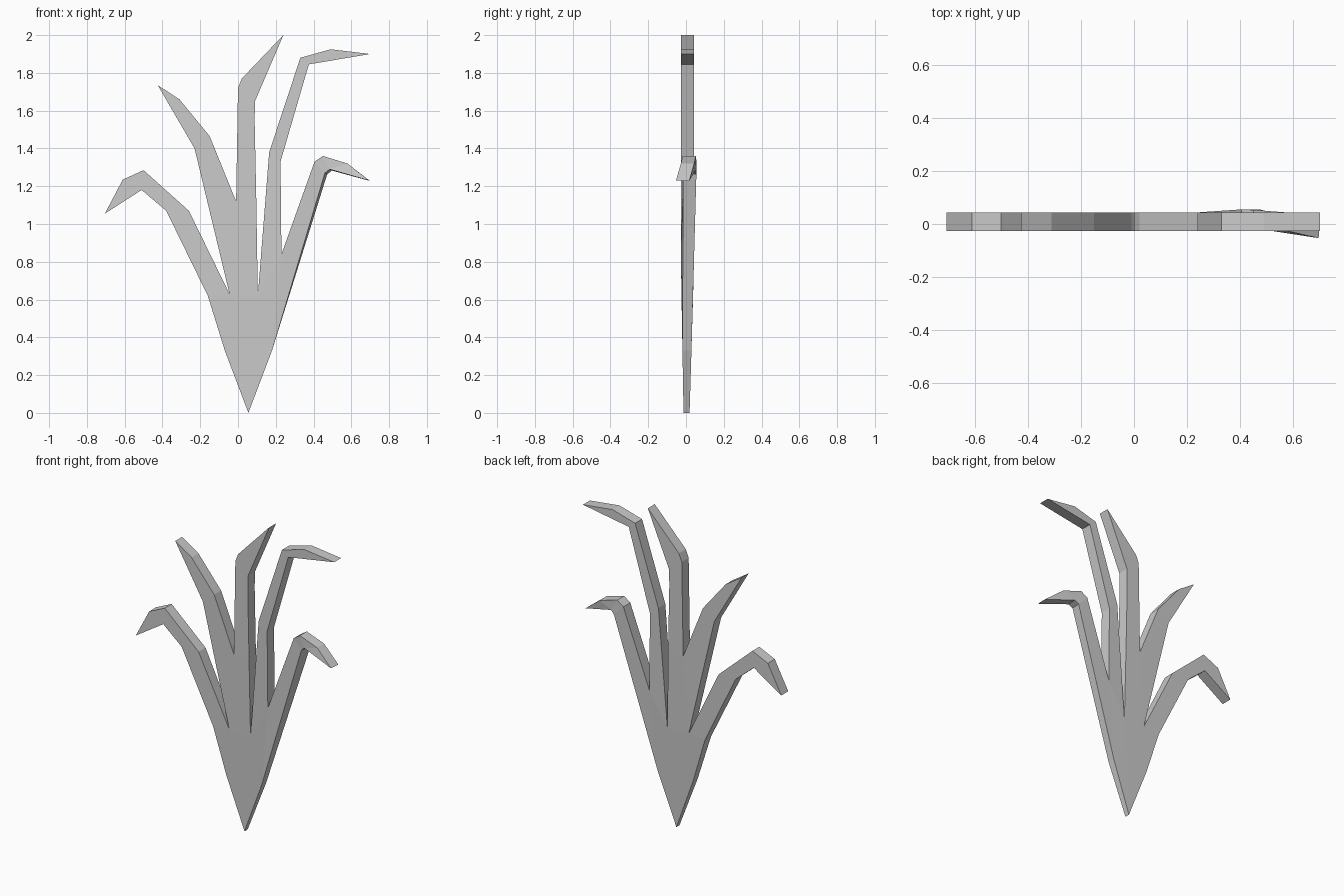
import bpy, bmesh

if "Cube" in bpy.data.objects:
    bpy.data.objects.remove(bpy.data.objects["Cube"])

# Shared points (x, z): root, lower sides, and the notches between leaves
R, L1, L2, Q = (.055, 0), (-.07, .33), (-.16, .62), (.18, .33)
N1, N2, N3, N4 = (-.045, .63), (-.01, 1.12), (.105, .62), (.23, .84)

# Each leaf: left edge and right edge, paired from the bottom to the tip
leaves = [
    # outer left leaf
    ([L2, (-.38, 1.07), (-.51, 1.18), (-.51, 1.18), (-.705, 1.055)],
     [N1, (-.26, 1.07), (-.50, 1.285), (-.61, 1.235), (-.705, 1.055)]),
    # inner left leaf
    ([N1, (-.23, 1.40), (-.23, 1.40), (-.425, 1.735)],
     [N2, (-.15, 1.465), (-.31, 1.66), (-.425, 1.735)]),
    # centre leaf
    ([N1, N2, (.0, 1.72), (.02, 1.77), (.24, 2.0)],
     [N3, (.097, 1.12), (.088, 1.55), (.09, 1.65), (.24, 2.0)]),
    # inner right leaf
    ([N3, (.165, 1.38), (.33, 1.88), (.49, 1.925), (.70, 1.90)],
     [N4, (.225, 1.33), (.375, 1.845), (.375, 1.845), (.70, 1.90)]),
    # outer right leaf
    ([N4, (.405, 1.33), (.45, 1.36), (.58, 1.32), (.695, 1.23)],
     [Q, (.46, 1.27), (.485, 1.29), (.485, 1.29), (.695, 1.23)]),
]

# Outer right leaf twists: (y shift, x shift of its back side)
twist = {(.405, 1.33): (.012, 0), (.45, 1.36): (.01, 0), (.58, 1.32): (0, 0),
         (.695, 1.23): (-.026, .004), (.46, 1.27): (.012, .012),
         (.485, 1.29): (.006, .012)}

# Fan of faces that joins the leaves at the root
polys = [[R, L1, L2, N1], [R, N1, N3], [R, N3, N4, Q]]
for left, right in leaves:
    for i in range(len(left) - 1):
        ring = [left[i], left[i + 1], right[i + 1], right[i]]
        polys.append(list(dict.fromkeys(ring)))

# Give the flat pattern a thickness that tapers towards the root
bm = bmesh.new()
front, back, edges = {}, {}, {}
for poly in polys:
    for p in poly:
        if p not in front:
            x, z = p
            t = min(z / .8, 1)
            mid, half = .003 + .005 * t, .016 + .019 * t
            dy, dx = twist.get(p, (0, 0))
            front[p] = bm.verts.new((x, mid + dy - half, z))
            back[p] = bm.verts.new((x + dx, mid + dy + half, z - dx * .6))
    bm.faces.new([front[p] for p in poly])
    bm.faces.new([back[p] for p in reversed(poly)])
    for a, b in zip(poly, poly[1:] + poly[:1]):
        edges.setdefault(frozenset((a, b)), []).append((a, b))

# Side walls along the open outline only
for uses in edges.values():
    if len(uses) == 1:
        a, b = uses[0]
        bm.faces.new([front[b], front[a], back[a], back[b]])

bmesh.ops.recalc_face_normals(bm, faces=bm.faces)
mesh = bpy.data.meshes.new("leaf_cluster")
bm.to_mesh(mesh)
bm.free()
bpy.context.collection.objects.link(bpy.data.objects.new("leaf_cluster", mesh))
